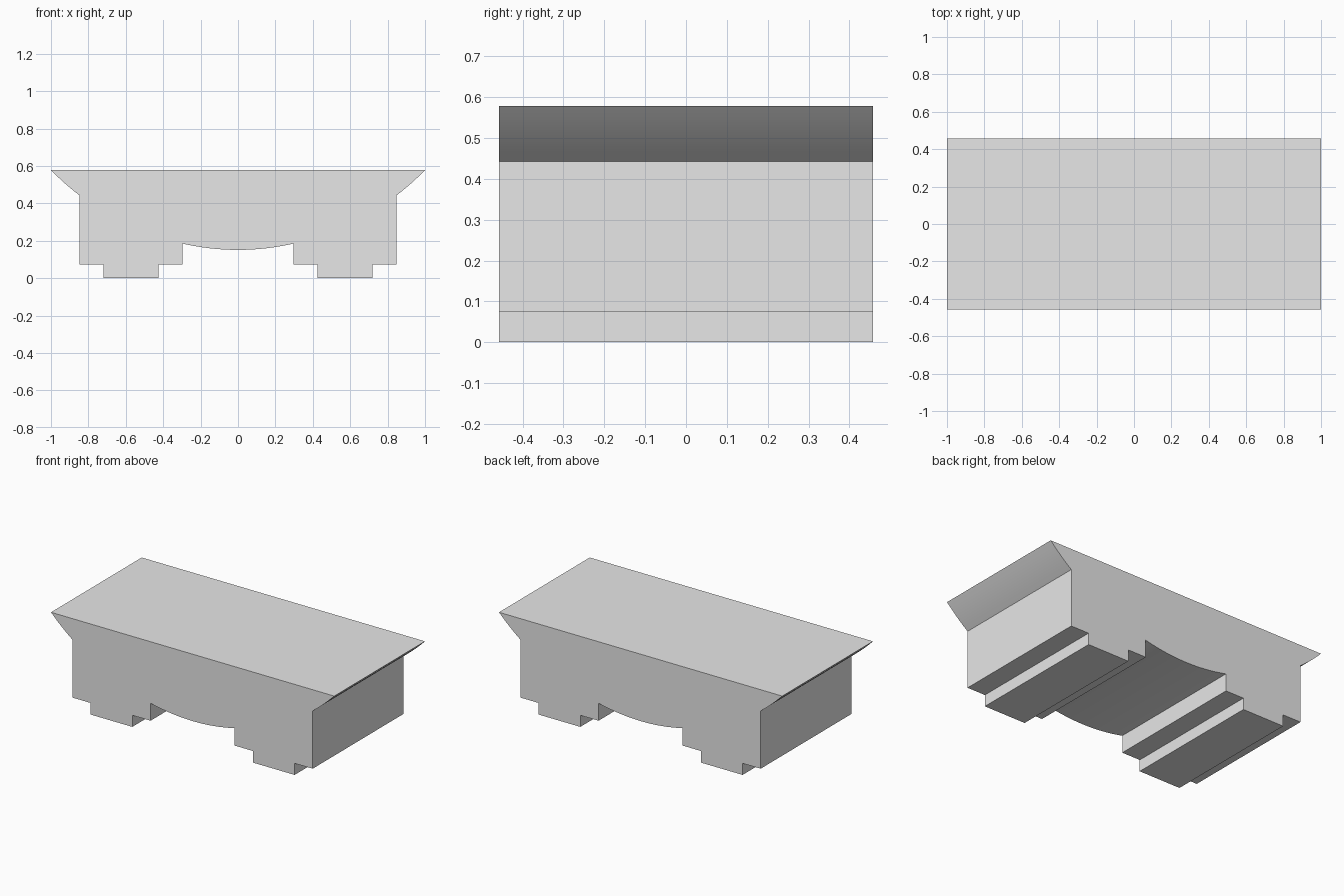
import bpy
import bmesh

cube = bpy.data.objects.get("Cube")
if cube:
    bpy.data.objects.remove(cube, do_unlink=True)

DEPTH = 0.915
TOP = 0.578


def arc(start, end, bulge, steps):
    """Shallow curve from start to end, offset sideways by bulge at its middle."""
    (ax, az), (bx, bz) = start, end
    dx, dz = bx - ax, bz - az
    length = (dx * dx + dz * dz) ** 0.5
    points = []
    for i in range(steps + 1):
        t = i / steps
        off = 4 * bulge * t * (1 - t) / length
        points.append((ax + dx * t + dz * off, az + dz * t - dx * off))
    return points


# Right half of the cross-section: sagging underside, stepped foot, flared rim
belly = arc((-0.297, 0.185), (0.297, 0.185), 0.034, 16)[8:]
foot = [(0.297, 0.074), (0.426, 0.074), (0.426, 0), (0.72, 0), (0.72, 0.074), (0.848, 0.074)]
rim = arc((0.848, 0.443), (1, TOP), 0.004, 6)
half = belly + foot + rim
profile = half + [(-x, z) for x, z in reversed(half[1:])]

# Extrude the cross-section along the depth
bm = bmesh.new()
face = bm.faces.new([bm.verts.new((x, -DEPTH / 2, z)) for x, z in profile])
result = bmesh.ops.extrude_face_region(bm, geom=[face], use_keep_orig=True)
moved = [v for v in result["geom"] if isinstance(v, bmesh.types.BMVert)]
bmesh.ops.translate(bm, verts=moved, vec=(0, DEPTH, 0))
bmesh.ops.recalc_face_normals(bm, faces=bm.faces)
mesh = bpy.data.meshes.new("flared_block")
bm.to_mesh(mesh)
bm.free()

block = bpy.data.objects.new("flared_block", mesh)
bpy.context.collection.objects.link(block)

# Plain light grey
grey = bpy.data.materials.new("light_grey")
grey.use_nodes = True
colour = (0.8, 0.8, 0.8, 1)
grey.diffuse_color = colour
grey.node_tree.nodes["Principled BSDF"].inputs["Base Color"].default_value = colour
mesh.materials.append(grey)

# Smooth the curved strips, keep the corners crisp
bpy.ops.object.select_all(action="DESELECT")
block.select_set(True)
bpy.context.view_layer.objects.active = block
bpy.ops.object.shade_smooth_by_angle()
